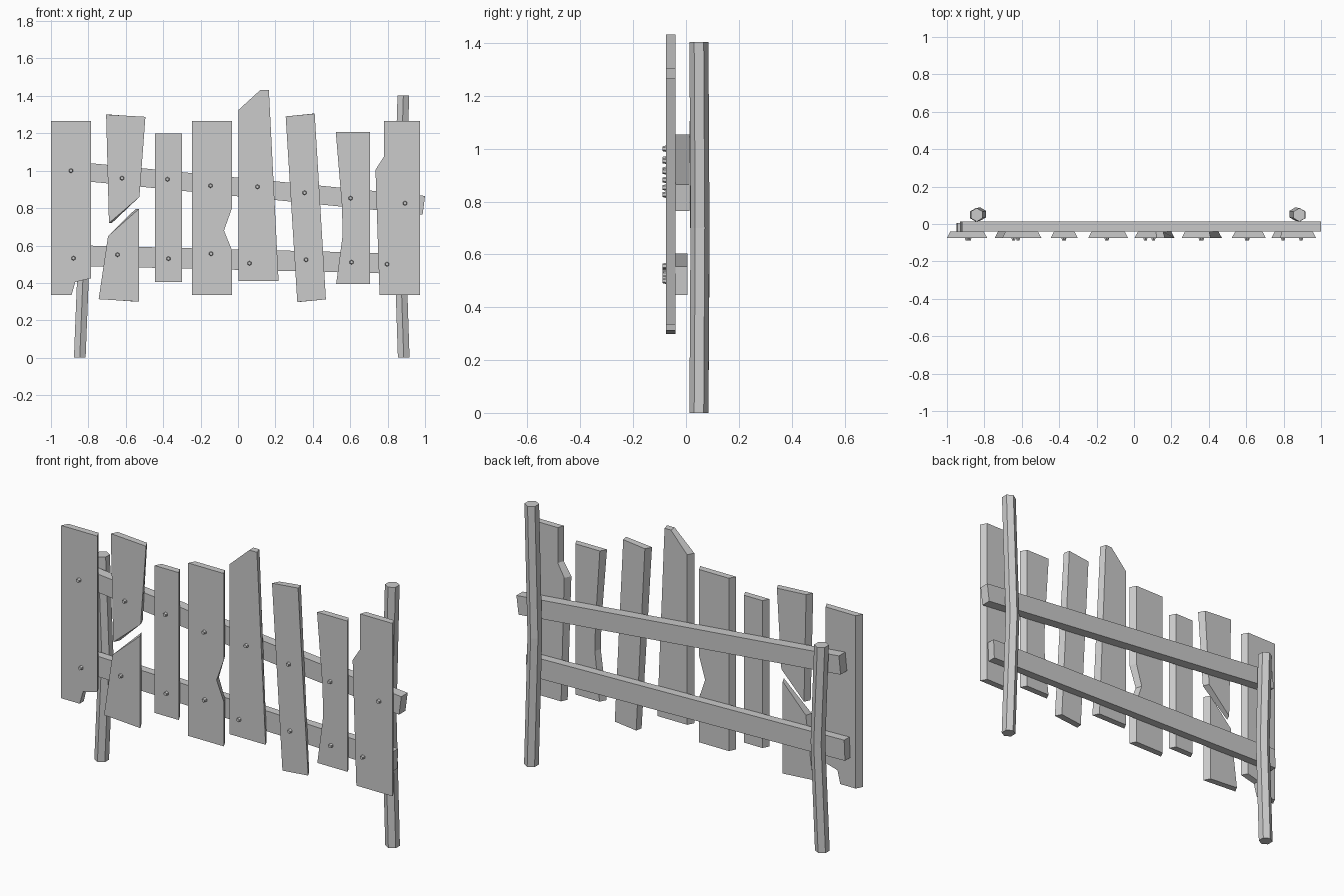
import bpy, bmesh, math
from mathutils import Matrix, Vector

if "Cube" in bpy.data.objects:
    bpy.data.objects.remove(bpy.data.objects["Cube"])


def add_object(name, bm):
    bmesh.ops.recalc_face_normals(bm, faces=bm.faces)
    mesh = bpy.data.meshes.new(name)
    bm.to_mesh(mesh)
    bm.free()
    obj = bpy.data.objects.new(name, mesh)
    bpy.context.collection.objects.link(obj)
    return obj


def bridge(bm, rings):
    """Skin a list of equal-sized vertex loops and cap both ends."""
    n = len(rings[0])
    for a, b in zip(rings, rings[1:]):
        for i in range(n):
            j = (i + 1) % n
            bm.faces.new((a[i], a[j], b[j], b[i]))
    bm.faces.new(rings[0])
    bm.faces.new(rings[-1])


def board(name, profile, front, back, inset=0.0):
    """Extrude an x-z profile along y; the back is narrower by inset per side."""
    bm = bmesh.new()
    xs = [p[0] for p in profile]
    mid, half = (min(xs) + max(xs)) / 2, (max(xs) - min(xs)) / 2
    k = 1 - inset / half
    f = [bm.verts.new((x, front, z)) for x, z in profile]
    b = [bm.verts.new((mid + (x - mid) * k, back, z)) for x, z in profile]
    bridge(bm, [f, b])
    return add_object(name, bm)


def post(name, path, radius):
    """Six-sided post along a slightly bent path."""
    bm = bmesh.new()
    rings = []
    for c in path:
        rings.append([bm.verts.new(Vector(c) + Vector((
            radius * math.sin(i * math.pi / 3), radius * math.cos(i * math.pi / 3), 0)))
            for i in range(6)])
    bridge(bm, rings)
    return add_object(name, bm)


# Crooked planks, some chipped and one snapped in two
planks = {
    "plank_1": [(-1, 1.265), (-.785, 1.265), (-.785, .425), (-.87, .405), (-.89, .335), (-1, .335)],
    "plank_2_upper": [(-.705, 1.3), (-.495, 1.288), (-.527, .86), (-.69, .72)],
    "plank_2_lower": [(-.53, .795), (-.53, .3), (-.745, .313), (-.695, .65)],
    "plank_3": [(-.445, 1.198), (-.3, 1.198), (-.3, .405), (-.445, .405)],
    "plank_4": [(-.245, 1.265), (-.032, 1.265), (-.032, .8), (-.075, .68), (-.032, .575),
                (-.032, .335), (-.245, .335)],
    "plank_5": [(.003, .41), (.217, .41), (.165, 1.432), (.12, 1.432), (.003, 1.325)],
    "plank_6": [(.255, 1.29), (.41, 1.305), (.47, .312), (.317, .298)],
    "plank_7": [(.523, 1.206), (.705, 1.206), (.705, .395), (.525, .395), (.56, .66), (.555, .82)],
    "plank_8": [(.78, 1.265), (.973, 1.265), (.973, .335), (.757, .335), (.735, 1.005), (.78, 1.075)],
}
for name, profile in planks.items():
    board(name, profile, -.075, -.04, .018)

# Sloping rails behind the planks
board("upper_rail", [(-.92, 1.053), (1, .865), (.987, .765), (-.93, .955)], -.04, .014)
board("lower_rail", [(-.945, .603), (.95, .555), (.945, .447), (-.95, .493)], -.04, .005)

# Bent posts behind the rails
post("left_post", [(-.846, .049, 0), (-.823, .053, .58), (-.841, .049, 1.105)], .036)
post("right_post", [(.886, .049, 0), (.863, .053, .7), (.884, .049, 1.403)], .036)

# Nail heads
nails = [(-.893, 1.0), (-.88, .532), (-.62, .96), (-.644, .551), (-.377, .954), (-.372, .53),
         (-.147, .92), (-.144, .556), (.104, .914), (.061, .505), (.356, .882), (.364, .524),
         (.602, .853), (.607, .511), (.893, .826), (.797, .5)]
bm = bmesh.new()
for x, z in nails:
    bmesh.ops.create_cone(bm, cap_ends=True, segments=6, radius1=.013, radius2=.009, depth=.018,
                          matrix=Matrix.Translation((x, -.080, z)) @ Matrix.Rotation(math.pi / 2, 4, 'X'))
add_object("nail_heads", bm)
